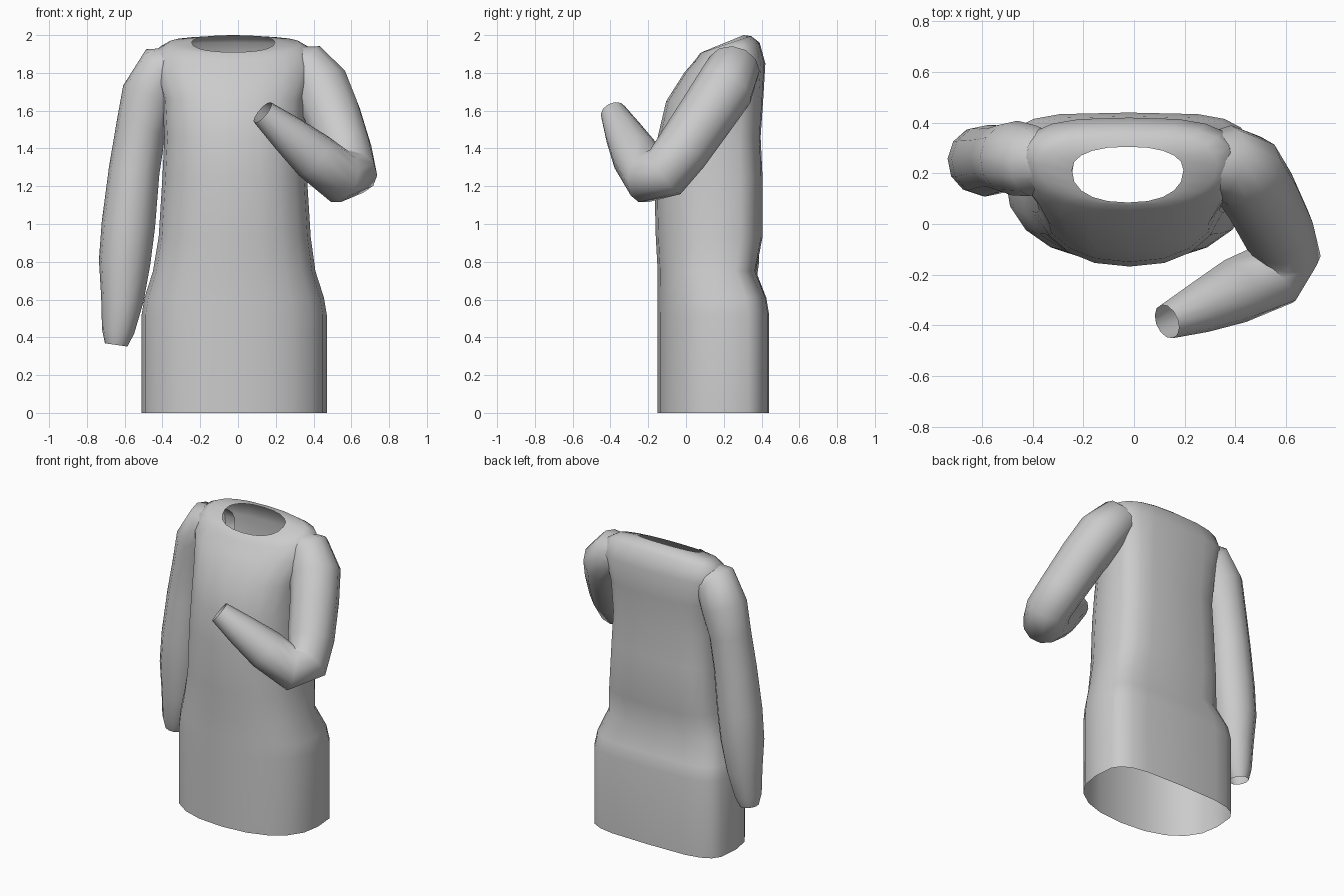
import bpy
import math
from mathutils import Vector

if "Cube" in bpy.data.objects:
    bpy.data.objects.remove(bpy.data.objects["Cube"])

cloth = bpy.data.materials.new("grey_cloth")
cloth.use_nodes = True
cloth.diffuse_color = (0.6, 0.6, 0.6, 1)
cloth.node_tree.nodes["Principled BSDF"].inputs["Base Color"].default_value = (0.6, 0.6, 0.6, 1)


def loft(name, rings, sharp_angle):
    """Skin a list of equal-length rings with quads, leaving both ends open."""
    count = len(rings[0])
    verts = [point for ring in rings for point in ring]
    faces = []
    for row in range(len(rings) - 1):
        for i in range(count):
            j = (i + 1) % count
            low, high = row * count, (row + 1) * count
            faces.append((low + i, low + j, high + j, high + i))
    mesh = bpy.data.meshes.new(name)
    mesh.from_pydata(verts, [], faces)
    mesh.materials.append(cloth)
    obj = bpy.data.objects.new(name, mesh)
    bpy.context.collection.objects.link(obj)
    bpy.ops.object.select_all(action="DESELECT")
    obj.select_set(True)
    bpy.context.view_layer.objects.active = obj
    bpy.ops.object.shade_smooth_by_angle(angle=math.radians(sharp_angle))
    return obj


def signed_power(value, exponent):
    return math.copysign(abs(value) ** exponent, value)


def body_ring(z_front, z_back, x_right, x_left, y_front, y_back, boxiness, sides=20):
    """Rounded front and a boxier back; height slopes from front to back."""
    centre, half = (x_left + x_right) / 2, (x_left - x_right) / 2
    y_side = y_front + 0.58 * (y_back - y_front)
    ring = []
    for i in range(sides):
        angle = math.tau * i / sides
        c, s = math.cos(angle), math.sin(angle)
        power = 2 / (boxiness if s > 0 else 2.3)
        depth = (y_back - y_side) if s > 0 else (y_side - y_front)
        x = centre + half * signed_power(c, power)
        y = y_side + depth * signed_power(s, power)
        blend = (y - y_front) / (y_back - y_front)
        ring.append((x, y, z_front + blend * (z_back - z_front)))
    return ring


def sleeve(name, path, sides=12):
    """Sweep a circle of changing radius along a path of (x, y, z, radius)."""
    centres = [Vector(p[:3]) for p in path]
    last = len(path) - 1
    rings, side, previous = [], None, None
    for i, centre in enumerate(centres):
        before = (centre - centres[max(i - 1, 0)]).normalized()
        after = (centres[min(i + 1, last)] - centre).normalized()
        tangent = (before + after).normalized()
        if side is None:
            side = tangent.cross(Vector((0, 1, 0))).normalized()
        else:
            side = previous.rotation_difference(tangent) @ side
        previous = tangent
        other = tangent.cross(side)
        rings.append([
            centre + path[i][3] * (math.cos(a) * side + math.sin(a) * other)
            for a in (math.tau * k / sides for k in range(sides))
        ])
    return loft(name, rings, 75)


# Body of the garment, from the open hem up to the neckline
body_rows = [
    (0, 0, -.51, .47, -.15, .44, 4),
    (.52, .52, -.51, .47, -.15, .44, 4),
    (.61, .61, -.495, .455, -.15, .425, 4),
    (.75, .75, -.45, .41, -.15, .37, 3.5),
    (.93, .93, -.42, .385, -.16, .405, 3.5),
    (1.25, 1.25, -.40, .365, -.168, .405, 3.5),
    (1.46, 1.46, -.39, .355, -.15, .395, 3.5),
    (1.65, 1.68, -.40, .36, -.105, .41, 3.5),
    (1.8, 1.85, -.45, .41, -.01, .42, 3),
    (1.87, 1.96, -.43, .39, .05, .39, 2.6),
    (1.905, 1.995, -.37, .33, .075, .345, 2.4),
    (1.91, 2, -.245, .195, .085, .305, 2.3),
]
loft("garment_body", [body_ring(*row) for row in body_rows], 60)

# Hanging sleeve on the right
sleeve("right_sleeve", [
    (-.26, .24, 1.85, .09),
    (-.4, .25, 1.815, .14),
    (-.47, .26, 1.68, .148),
    (-.515, .26, 1.5, .133),
    (-.55, .255, 1.28, .135),
    (-.58, .25, 1, .142),
    (-.6, .25, .8, .137),
    (-.612, .245, .6, .113),
    (-.635, .24, .43, .086),
    (-.645, .24, .36, .06),
])

# Bent sleeve on the left, folded forward across the chest
sleeve("left_sleeve", [
    (.23, .25, 1.85, .09),
    (.36, .25, 1.82, .142),
    (.44, .205, 1.72, .158),
    (.5, .11, 1.58, .152),
    (.565, -.02, 1.39, .145),
    (.597, -.11, 1.275, .142),
    (.54, -.205, 1.25, .142),
    (.4, -.265, 1.36, .13),
    (.26, -.33, 1.48, .102),
    (.13, -.385, 1.59, .07),
])
